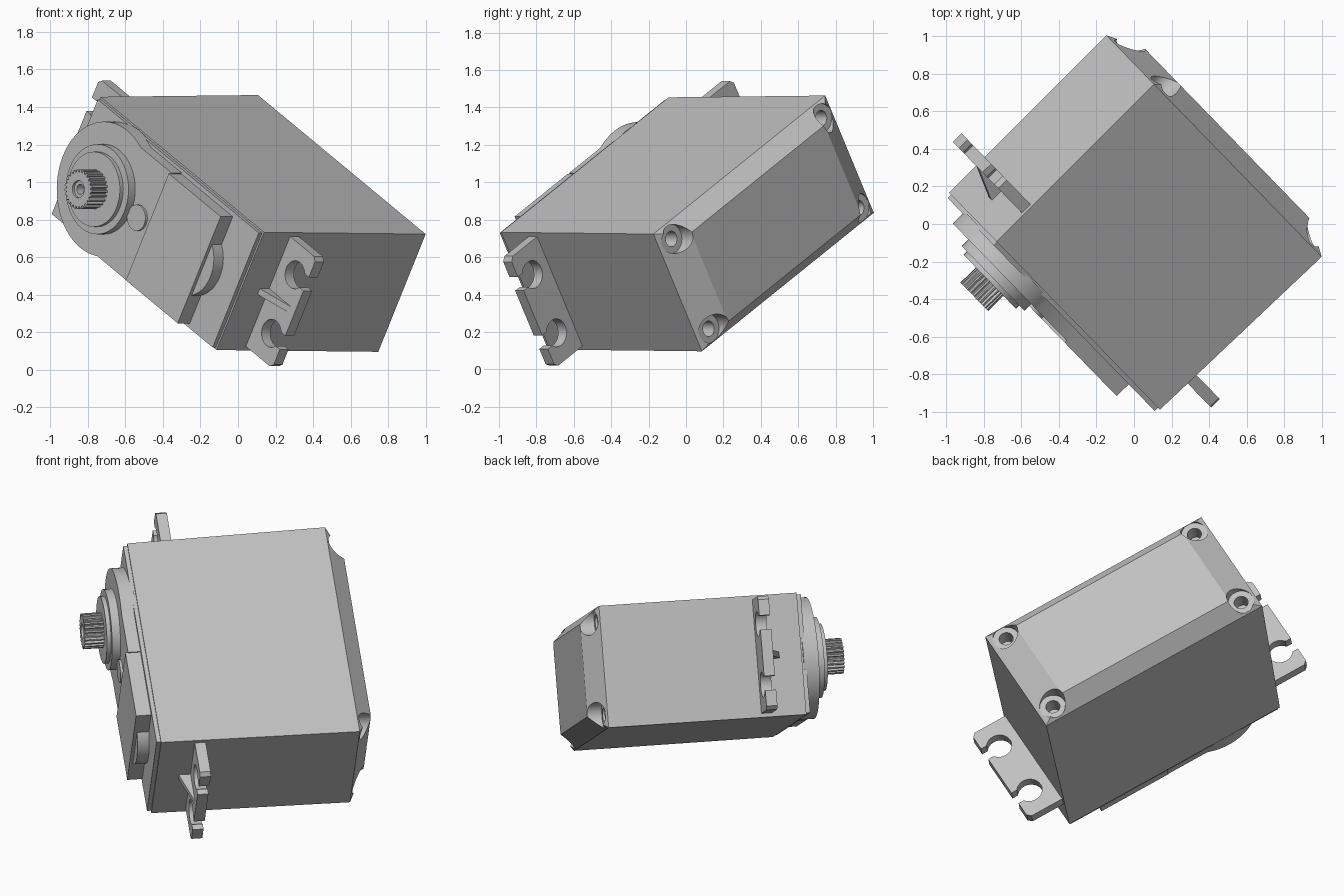
import bpy, bmesh, math
from mathutils import Matrix, Vector

if "Cube" in bpy.data.objects:
    bpy.data.objects.remove(bpy.data.objects["Cube"])

# Tilted local frame: x along the long side, y across the width, z along the shaft
ex = Vector((0.603, -0.623, -0.501)).normalized()
ez = Vector((-0.717, -0.697, 0.0)).normalized()
ey = ez.cross(ex).normalized()
ex = ey.cross(ez)
FRAME = Matrix((ex, ey, ez)).transposed().to_4x4()
FRAME.translation = (0, 0, 0.78)

grey = bpy.data.materials.new("housing_grey")
grey.diffuse_color = (0.53, 0.53, 0.53, 1)
grey.use_nodes = True
grey.node_tree.nodes["Principled BSDF"].inputs["Base Color"].default_value = grey.diffuse_color


def rect(x0, x1, hy, c=0.0):
    """Rectangle outline with optional cut corners."""
    if c == 0:
        return [(x0, -hy), (x1, -hy), (x1, hy), (x0, hy)]
    return [(x0 + c, -hy), (x1 - c, -hy), (x1, -hy + c), (x1, hy - c),
            (x1 - c, hy), (x0 + c, hy), (x0, hy - c), (x0, -hy + c)]


def circle(cx, cy, r, n=48):
    return [(cx + r * math.cos(2 * math.pi * i / n),
             cy + r * math.sin(2 * math.pi * i / n)) for i in range(n)]


def loft(name, sections):
    """Solid through stacked outlines, each given as (points, z)."""
    bm = bmesh.new()
    rings = [[bm.verts.new((x, y, z)) for x, y in pts] for pts, z in sections]
    n = len(rings[0])
    bm.faces.new(rings[0][::-1])
    bm.faces.new(rings[-1])
    for a, b in zip(rings, rings[1:]):
        for i in range(n):
            j = (i + 1) % n
            bm.faces.new((a[i], a[j], b[j], b[i]))
    bmesh.ops.recalc_face_normals(bm, faces=bm.faces)
    bm.transform(FRAME)
    me = bpy.data.meshes.new(name)
    bm.to_mesh(me)
    bm.free()
    me.materials.append(grey)
    ob = bpy.data.objects.new(name, me)
    bpy.context.collection.objects.link(ob)
    return ob


def prism(name, pts, z0, z1):
    return loft(name, [(pts, z0), (pts, z1)])


def cut(ob, cutters):
    """Subtract cutters from a part, then remove them."""
    for c in cutters:
        c.hide_render = True
        m = ob.modifiers.new("cut", 'BOOLEAN')
        m.operation, m.solver, m.object = 'DIFFERENCE', 'EXACT', c
    dg = bpy.context.evaluated_depsgraph_get()
    ob.data = bpy.data.meshes.new_from_object(ob.evaluated_get(dg))
    ob.modifiers.clear()
    for c in cutters:
        bpy.data.objects.remove(c)


# Main case: slightly drafted box with a chamfered bottom cap
case = loft("case", [(rect(-0.575, 0.575, 0.275), -0.692),
                     (rect(-0.74, 0.74, 0.362), -0.595),
                     (rect(-0.721, 0.721, 0.362), 0.59)])
# Screw pockets at the four bottom corners
pockets = []
for sx in (-1, 1):
    for sy in (-1, 1):
        x, y = sx * 0.645, sy * 0.277
        pockets.append(prism("pocket", circle(x, y, 0.078, 32), -0.8, -0.605))
        pockets.append(prism("screw_hole", circle(x, y, 0.042, 24), -0.7, -0.5))
cut(case, pockets)

# Lid plate and raised gear cover
prism("lid", rect(-0.71, 0.71, 0.352), 0.58, 0.615)
arc = [(-0.364 + 0.36 * math.cos(t), 0.36 * math.sin(t))
       for t in (math.radians(68 + 224 * i / 40) for i in range(41))]
prism("gear_cover", arc + [(0.04, -0.334), (0.04, 0.334)], 0.60, 0.69)
prism("cover_block", rect(0.037, 0.495, 0.328), 0.60, 0.705)
prism("cover_round_end", circle(0.37, 0, 0.2), 0.60, 0.685)
prism("cover_pin", circle(-0.06, 0, 0.07, 32), 0.68, 0.705)

# Stepped collar around the output shaft
prism("collar_lower", circle(-0.364, 0, 0.24), 0.68, 0.74)
prism("collar_upper", circle(-0.364, 0, 0.20), 0.73, 0.765)

# Splined output shaft with a stepped bore
TEETH = 25
spline = []
for i in range(TEETH):
    for f, r in ((0.0, 0.092), (0.25, 0.092), (0.45, 0.106), (0.8, 0.106)):
        t = 2 * math.pi * (i + f) / TEETH
        spline.append((-0.364 + r * math.cos(t), r * math.sin(t)))
shaft = prism("output_shaft", spline, 0.75, 0.88)
cut(shaft, [prism("bore", circle(-0.364, 0, 0.046, 32), 0.865, 0.95),
            prism("bore_core", circle(-0.364, 0, 0.027, 24), 0.78, 0.9)])

# Mounting ears with open screw slots and a small rib
for side, s in (("right", 1), ("left", -1)):
    x0, x1 = sorted((s * 0.68, s * 0.957))
    ear = prism("mounting_ear_" + side, rect(x0, x1, 0.338, 0.022), 0.322, 0.387)
    tools = []
    for y in (-0.18, 0.18):
        tools.append(prism("slot_hole", circle(s * 0.858, y, 0.075, 36), 0.2, 0.5))
        a, b = sorted((s * 0.858, s * 1.05))
        tools.append(prism("slot_gap", [(a, y - 0.042), (b, y - 0.042),
                                        (b, y + 0.042), (a, y + 0.042)], 0.21, 0.49))
    cut(ear, tools)
    a, b = sorted((s * 0.70, s * 0.94))
    c, d = sorted((s * 0.70, s * 0.73))
    loft("ear_rib_" + side, [(rect(a, b, 0.018), 0.38), (rect(c, d, 0.018), 0.455)])

# Smooth the round walls, keep the edges crisp
for ob in bpy.context.scene.objects:
    ob.select_set(True)
    bpy.context.view_layer.objects.active = ob
bpy.ops.object.shade_smooth_by_angle(angle=math.radians(25))
